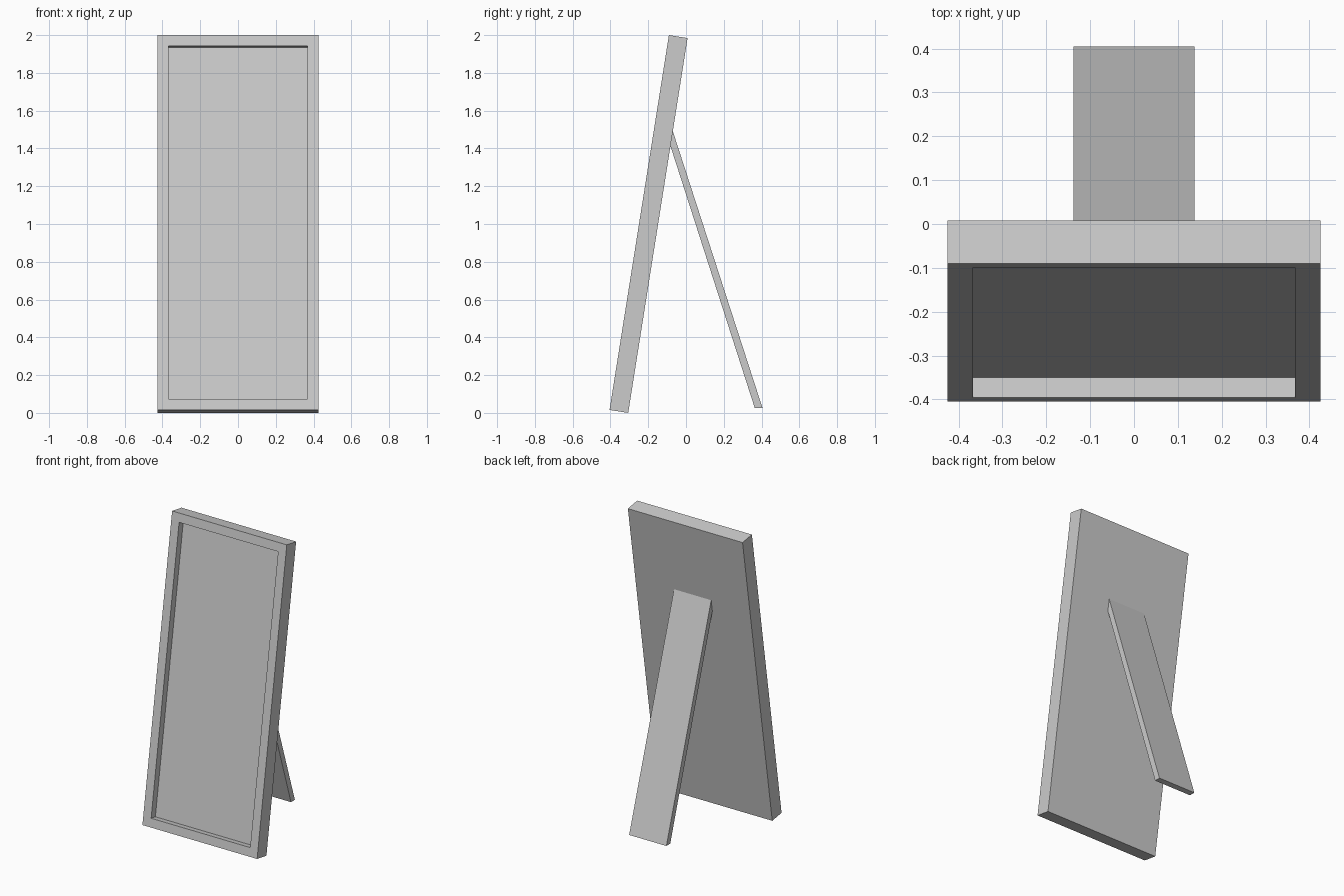
import bpy, bmesh
from math import radians
from mathutils import Matrix, Vector

cube = bpy.data.objects.get("Cube")
if cube:
    bpy.data.objects.remove(cube, do_unlink=True)

grey = bpy.data.materials.new("plain grey")
grey.use_nodes = True
colour = (0.6, 0.6, 0.6, 1)
grey.diffuse_color = colour
grey.node_tree.nodes["Principled BSDF"].inputs["Base Color"].default_value = colour


def add_object(name, bm):
    bmesh.ops.recalc_face_normals(bm, faces=bm.faces[:])
    mesh = bpy.data.meshes.new(name)
    bm.to_mesh(mesh)
    bm.free()
    mesh.materials.append(grey)
    obj = bpy.data.objects.new(name, mesh)
    bpy.context.collection.objects.link(obj)
    return obj


# Leaning panel, pivoting on its lower back edge
WIDTH, THICK, LENGTH = 0.85, 0.1, 2.009
BORDER, RECESS = 0.082, 0.046
bm = bmesh.new()
bmesh.ops.create_cube(bm, size=1, matrix=Matrix.Translation((0, -THICK / 2, LENGTH / 2))
                      @ Matrix.Diagonal((WIDTH, THICK, LENGTH, 1)))
bm.normal_update()

# Sunken board inside a raised border
front = min(bm.faces, key=lambda f: f.normal.y)
bmesh.ops.inset_individual(bm, faces=[front], thickness=BORDER)
board = bmesh.ops.extrude_discrete_faces(bm, faces=[front])["faces"][0]
bmesh.ops.translate(bm, verts=board.verts[:], vec=(0, RECESS, 0))
panel = add_object("framed_panel", bm)
panel.data.transform(Matrix.Translation((0, -0.306, 0)) @ Matrix.Rotation(radians(-9), 4, "X"))

# Rear support leg: side profile swept across its width
HALF = 0.138
profile = [(-0.071, 1.495), (-0.083, 1.415), (0.364, 0.026), (0.405, 0.026)]
bm = bmesh.new()
side = bm.faces.new([bm.verts.new((-HALF, y, z)) for y, z in profile])
swept = bmesh.ops.extrude_face_region(bm, geom=[side])["geom"]
bmesh.ops.translate(bm, verts=[v for v in swept if isinstance(v, bmesh.types.BMVert)],
                    vec=Vector((2 * HALF, 0, 0)))
add_object("support_leg", bm)
